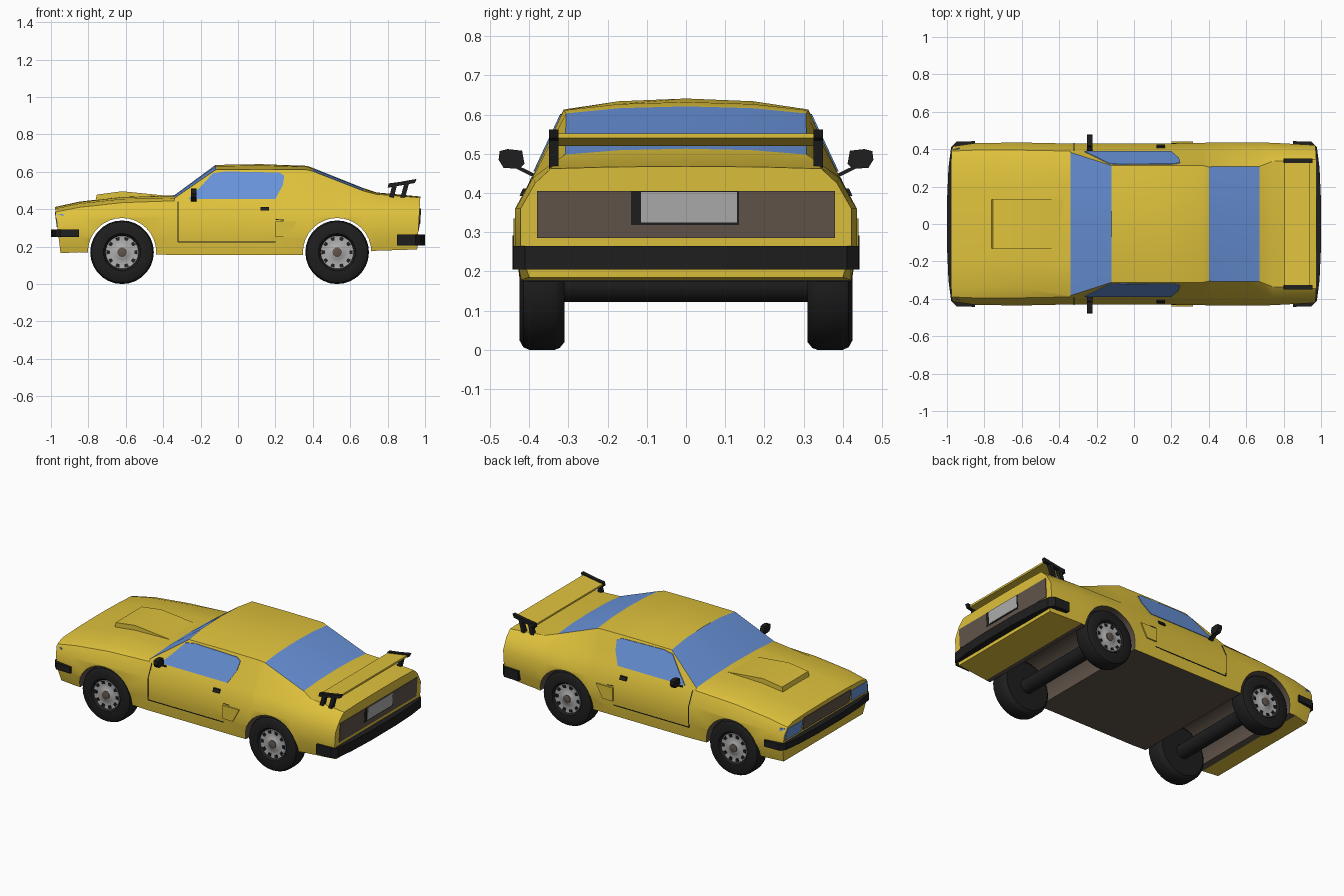
import bpy, bmesh, math
from mathutils import Matrix

if "Cube" in bpy.data.objects:
    bpy.data.objects.remove(bpy.data.objects["Cube"])


def material(name, rgb):
    m = bpy.data.materials.new(name)
    m.diffuse_color = (*rgb, 1)
    m.use_nodes = True
    m.node_tree.nodes["Principled BSDF"].inputs["Base Color"].default_value = m.diffuse_color
    return m


YELLOW = material("yellow paint", (0.74, 0.54, 0.045))
BROWN = material("dark brown", (0.12, 0.09, 0.07))
GLASS = material("blue glass", (0.14, 0.29, 0.70))
BLACK = material("black rubber", (0.013, 0.013, 0.013))
GREY = material("light grey", (0.42, 0.42, 0.42))


def finish(name, bm, mats, angle=35):
    bmesh.ops.recalc_face_normals(bm, faces=bm.faces)
    me = bpy.data.meshes.new(name)
    bm.to_mesh(me)
    bm.free()
    for m in mats:
        me.materials.append(m)
    ob = bpy.data.objects.new(name, me)
    bpy.context.collection.objects.link(ob)
    smooth(ob, angle)
    return ob


def smooth(ob, angle):
    bpy.ops.object.select_all(action='DESELECT')
    ob.select_set(True)
    bpy.context.view_layer.objects.active = ob
    bpy.ops.object.shade_smooth_by_angle(angle=math.radians(angle))


def solids(name, pairs, mat, angle=35):
    """One object made of closed solids, each spanning two matching rings."""
    bm = bmesh.new()
    for a, b in pairs:
        va, vb = [bm.verts.new(p) for p in a], [bm.verts.new(p) for p in b]
        n = len(va)
        bm.faces.new(va)
        bm.faces.new(vb[::-1])
        for i in range(n):
            j = (i + 1) % n
            bm.faces.new((va[j], va[i], vb[i], vb[j]))
    return finish(name, bm, [mat], angle)


# ---- body shell: x, bottom z, bottom y, side y, crease z, belt yz, upper edge yz, top z
STATIONS = [
    (-0.965, .165, .39, .415, .335, (.39, .385), (.34, .403), .412),
    (-0.85, .17, .41, .432, .35, (.395, .41), (.34, .430), .44),
    (-0.62, .165, .42, .436, .36, (.395, .435), (.34, .455), .468),
    (-0.34, .155, .42, .430, .36, (.39, .445), (.383, .459), .475),
    (-0.12, .155, .42, .430, .36, (.39, .445), (.312, .611), .637),
    (0.12, .155, .42, .430, .36, (.39, .445), (.312, .613), .641),
    (0.37, .155, .42, .434, .36, (.39, .445), (.312, .611), .632),
    (0.40, .155, .42, .435, .36, (.39, .445), (.306, .603), .621),
    (0.67, .17, .42, .436, .36, (.39, .442), (.308, .498), .513),
    (0.74, .178, .42, .434, .36, (.39, .440), (.335, .480), .490),
    (0.965, .185, .40, .422, .36, (.385, .425), (.345, .462), .468),
]
NOSE_LEAN, TAIL_LEAN = -0.12, 0.06


def nose_x(z): return -0.965 + NOSE_LEAN * (z - .3)
def tail_x(z): return 0.965 + TAIL_LEAN * (z - .3)


bm = bmesh.new()
rings = []
for k, (x, zb, wb, w, zc, belt, edge, zt) in enumerate(STATIONS):
    half = [(0, zb), (wb, zb), (w, .25), (w, zc), belt, edge,
            (edge[0] * .55, zt - .25 * (zt - edge[1])), (0, zt)]
    ring = half + [(-y, z) for y, z in half[6:0:-1]]
    fx = nose_x if k == 0 else tail_x if k == len(STATIONS) - 1 else lambda z: x
    rings.append([bm.verts.new((fx(z), y, z)) for y, z in ring])
bm.faces.new(rings[0])
bm.faces.new(rings[-1][::-1])
for k in range(len(rings) - 1):
    for j in range(14):
        i = (j + 1) % 14
        f = bm.faces.new((rings[k][j], rings[k][i], rings[k + 1][i], rings[k + 1][j]))
        if j in (0, 13) and 1 <= k <= 8:
            f.material_index = 1            # floor pan
        if 5 <= j <= 8 and k in (3, 7):
            f.material_index = 2            # windscreen and rear window
body = finish("body_shell", bm, [YELLOW, BROWN, GLASS])

# ---- wheel arches cut through the shell
AXLES = (-0.62, 0.53)
bm = bmesh.new()
for x in AXLES:
    bmesh.ops.create_cone(bm, cap_ends=True, segments=32, radius1=.183, radius2=.183, depth=1.2,
                          matrix=Matrix.Translation((x, 0, .17)) @ Matrix.Rotation(math.pi / 2, 4, 'X'))
for f in bm.faces:
    f.material_index = 1
cutter = finish("arch_cutter", bm, [YELLOW, BROWN, GLASS])
cutter.hide_render = True
mod = body.modifiers.new("arches", 'BOOLEAN')
mod.operation, mod.object, mod.solver = 'DIFFERENCE', cutter, 'EXACT'
bpy.context.view_layer.objects.active = body
bpy.ops.object.modifier_apply(modifier=mod.name)
bpy.data.objects.remove(cutter)
smooth(body, 30)


# ---- plates that follow the body side
def side_y(z):
    if z < .25:
        return .42 + .01 * (z - .155) / .095
    if z < .36:
        return .43
    if z < .445:
        return .43 - .04 * (z - .36) / .085
    return .39 - .078 * (z - .445) / .167


def side_plates(name, polys, mat, lift=.004):
    solids(name, [([(x, s * (side_y(z) + lift), z) for x, z in p],
                   [(x, s * (side_y(z) - .004), z) for x, z in p])
                  for p in polys for s in (-1, 1)], mat)


side_plates("side_windows", [[(-.265, .455), (-.20, .52), (-.135, .592), (-.07, .602), (.22, .596),
                              (.247, .58), (.24, .53), (.20, .455)]], GLASS)
side_plates("door_seams", [
    [(-.323, .225), (-.318, .225), (-.318, .25), (-.323, .25)],
    [(-.323, .25), (-.318, .25), (-.318, .36), (-.323, .36)],
    [(-.323, .36), (-.318, .36), (-.318, .44), (-.323, .44)],
    [(-.32, .222), (.20, .222), (.20, .227), (-.32, .227)],
    [(.20, .342), (.31, .338), (.31, .343), (.20, .347)]], BLACK, .002)
side_plates("door_handles", [[(.12, .392), (.165, .392), (.165, .412), (.12, .412)]], BLACK, .010)
side_plates("quarter_scoops", [[(.20, .252), (.27, .252), (.315, .335), (.20, .335)]], YELLOW, .010)

# ---- bonnet scoop
prof = [(-.765, .43), (-.755, .478), (-.62, .496), (-.36, .470), (-.36, .43)]
solids("bonnet_scoop", [([(x, -.13, z) for x, z in prof], [(x, .13, z) for x, z in prof])], YELLOW)


# ---- nose and tail panels
def end_plates(name, fx, boxes, mat, lift):
    def ring(b, d):
        y0, y1, z0, z1 = b
        return [(fx(z) + d, y, z) for y, z in ((y0, z0), (y1, z0), (y1, z1), (y0, z1))]
    solids(name, [(ring(b, lift), ring(b, -lift / 2)) for b in boxes], mat)


end_plates("grille", nose_x, [(-.23, .23, .305, .385)], BROWN, -.004)
end_plates("tail_panel", tail_x, [(-.38, .38, .285, .405)], BROWN, .004)
end_plates("plate_surround", tail_x, [(-.14, .135, .318, .404)], BLACK, .006)
end_plates("number_plate", tail_x, [(-.115, .13, .325, .403)], GREY, .008)

# ---- headlights wrapping round the front corners
lights = []
for s in (-1, 1):
    plan = [(-.004, .25), (-.004, .405), (.04, .419), (.04, .25)]
    lights.append(([(nose_x(.305) + x, s * y, .305) for x, y in plan],
                   [(nose_x(.375) + x, s * (y - .012), .375) for x, y in plan]))
solids("headlights", lights, GLASS)


# ---- bumpers: curved in plan, wrapped round the corners
def bumper(name, s, z0, z1):
    outer = [(.85, .443), (.95, .44), (.978, .41), (.992, .30), (1, .12)]
    inner = [(.85, .415), (.93, .41), (.95, .38), (.955, .28), (.96, .12)]
    plan = outer + [(x, -y) for x, y in outer[::-1]] + inner_mirror(inner)
    solids(name, [([(s * x, y, z0) for x, y in plan], [(s * x, y, z1) for x, y in plan])], BLACK)


def inner_mirror(p):
    return [(x, -y) for x, y in p] + p[::-1]


bumper("front_bumper", -1, .252, .292)
bumper("rear_bumper", 1, .205, .265)

# ---- rear wing
blade = [(.805, .520), (.94, .540), (.94, .552), (.805, .531)]
solids("wing_blade", [([(x, -.335, z) for x, z in blade], [(x, .335, z) for x, z in blade])], YELLOW)
parts = [[(.80, .515), (.945, .540), (.955, .562), (.86, .545), (.805, .538)],
         [(.805, .45), (.83, .45), (.85, .53), (.825, .53)],
         [(.865, .45), (.89, .45), (.915, .54), (.89, .54)]]
solids("wing_supports", [([(x, s * .325, z) for x, z in p], [(x, s * .349, z) for x, z in p])
                         for p in parts for s in (-1, 1)], BLACK)

# ---- door mirrors
head = [(.412, .475), (.425, .462), (.465, .464), (.478, .485), (.475, .507), (.455, .512), (.418, .508)]
stalk = [(.375, .444), (.385, .438), (.432, .462), (.425, .468)]
solids("door_mirrors", [([(-.25, s * y, z) for y, z in p], [(-.222, s * y, z) for y, z in p])
                        for p in (head, stalk) for s in (-1, 1)], BLACK)


# ---- wheels: turned tyre and rim, slots and hub
def lathe(name, profile, mat, seg=28):
    bm = bmesh.new()
    for ax in AXLES:
        for s in (-1, 1):
            loops = [[bm.verts.new((ax + r * math.cos(2 * math.pi * i / seg), s * y,
                                    .17 + r * math.sin(2 * math.pi * i / seg))) for i in range(seg)]
                     for r, y in profile]
            bm.faces.new(loops[0])
            bm.faces.new(loops[-1][::-1])
            for a, b in zip(loops, loops[1:]):
                for i in range(seg):
                    j = (i + 1) % seg
                    bm.faces.new((a[j], a[i], b[i], b[j]))
    return finish(name, bm, [mat])


lathe("tyres", [(.08, .31), (.15, .31), (.165, .322), (.17, .335), (.17, .40), (.163, .415),
                (.145, .425), (.10, .422), (.088, .405)], BLACK)
lathe("rims", [(.088, .40), (.088, .413), (.06, .409), (.035, .415), (.03, .418)], GREY)
lathe("hubs", [(.026, .40), (.026, .422), (.018, .425)], BROWN, 10)
slots = []
for ax in AXLES:
    for s in (-1, 1):
        for i in range(10):
            a = 2 * math.pi * i / 10
            quad = [(ax + r * math.cos(a + d), .17 + r * math.sin(a + d))
                    for r, d in ((.066, -.12), (.084, -.14), (.084, .14), (.066, .12))]
            slots.append(([(x, s * .408, z) for x, z in quad], [(x, s * .4155, z) for x, z in quad]))
solids("rim_slots", slots, BLACK)

# ---- axles
bm = bmesh.new()
for x in AXLES:
    bmesh.ops.create_cone(bm, cap_ends=True, segments=14, radius1=.045, radius2=.045, depth=.66,
                          matrix=Matrix.Translation((x, 0, .167)) @ Matrix.Rotation(math.pi / 2, 4, 'X'))
finish("axles", bm, [BLACK])
